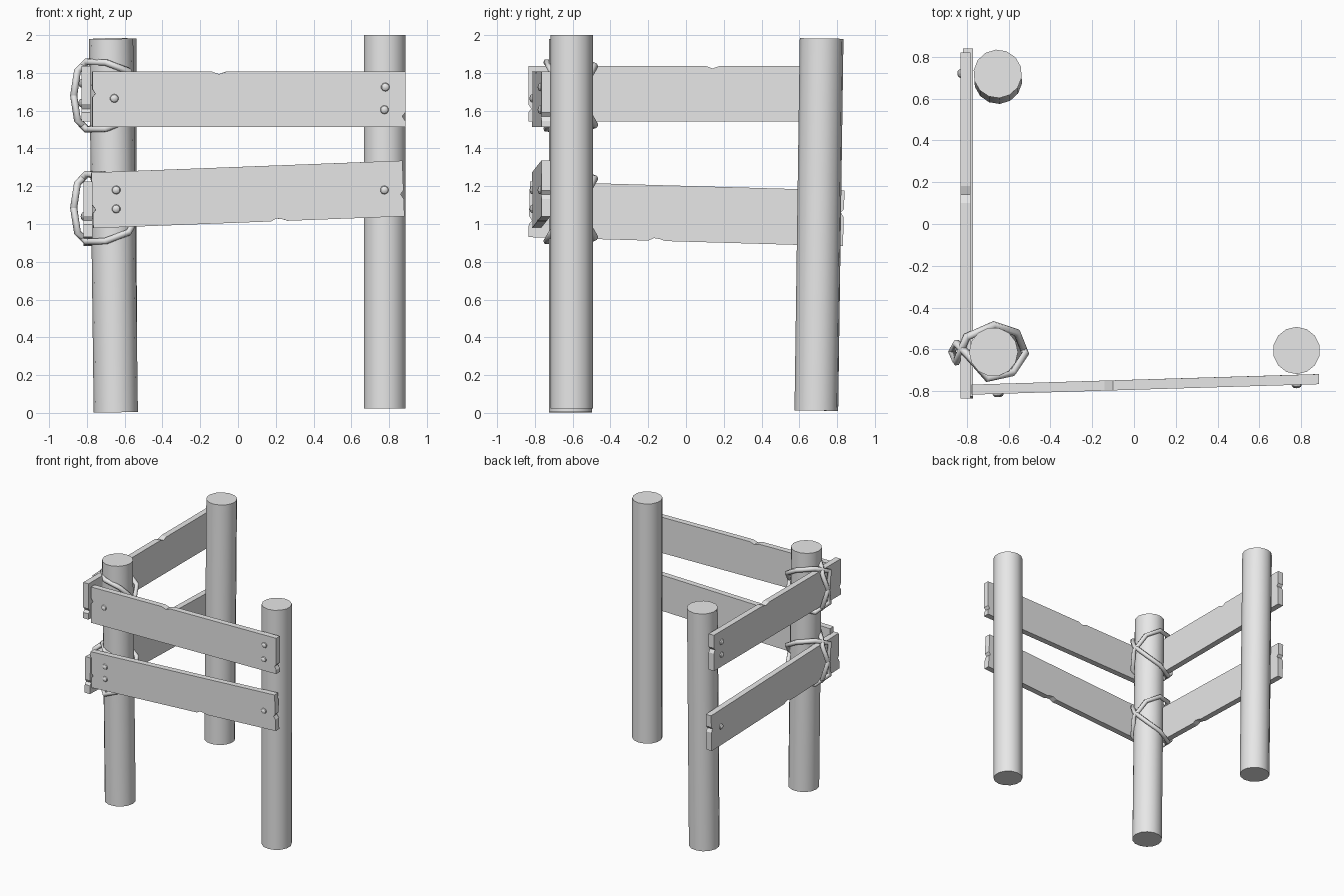
import bpy, bmesh
from mathutils import Vector, Matrix

cube = bpy.data.objects.get("Cube")
if cube:
    bpy.data.objects.remove(cube, do_unlink=True)

grey = bpy.data.materials.new("plain_grey")
grey.use_nodes = True
COLOUR = (0.8, 0.8, 0.8, 1)
grey.diffuse_color = COLOUR
grey.node_tree.nodes["Principled BSDF"].inputs["Base Color"].default_value = COLOUR


def finish(name, bm, smooth=False):
    bmesh.ops.recalc_face_normals(bm, faces=bm.faces[:])
    mesh = bpy.data.meshes.new(name)
    bm.to_mesh(mesh)
    bm.free()
    obj = bpy.data.objects.new(name, mesh)
    bpy.context.collection.objects.link(obj)
    mesh.materials.append(grey)
    if smooth:
        bpy.ops.object.select_all(action="DESELECT")
        obj.select_set(True)
        bpy.context.view_layer.objects.active = obj
        bpy.ops.object.shade_smooth_by_angle()
    return obj


def post(name, bottom, top, radius):
    """Round post, leaning from its bottom point to its top point."""
    a, b = Vector(bottom), Vector(top)
    axis = b - a
    matrix = Matrix.Translation((a + b) / 2) @ axis.to_track_quat("Z", "Y").to_matrix().to_4x4()
    bm = bmesh.new()
    bmesh.ops.create_cone(bm, cap_ends=True, segments=14, radius1=radius,
                          radius2=radius, depth=axis.length, matrix=matrix)
    finish(name, bm, True)


def plank(name, start, end, top_nick=None, bottom_nick=None, start_nick=0, end_nick=0,
          height=0.295, thick=0.048):
    """Board between two end centres, with small chips in its edges."""
    a, b = Vector(start), Vector(end)
    along = (b - a).normalized()
    normal = along.cross(Vector((0, 0, 1))).normalized()
    up = normal.cross(along)
    length, h = (b - a).length, height / 2
    outline = [(0, -h)]
    if bottom_nick:
        u = bottom_nick * length
        outline += [(u - 0.04, -h), (u - 0.01, -h + 0.014), (u + 0.02, -h + 0.01), (u + 0.05, -h)]
    outline.append((length, -h))
    outline += [(length, end_nick - 0.025), (length - 0.016, end_nick), (length, end_nick + 0.02)]
    outline.append((length, h))
    if top_nick:
        u = top_nick * length
        outline += [(u + 0.04, h), (u, h - 0.014), (u - 0.04, h)]
    outline.append((0, h))
    outline += [(0, start_nick + 0.025), (0.016, start_nick), (0, start_nick - 0.02)]
    bm = bmesh.new()
    verts = [bm.verts.new(a + along * u + up * v - normal * thick / 2) for u, v in outline]
    face = bm.faces.new(verts)
    extruded = bmesh.ops.extrude_face_region(bm, geom=[face])["geom"]
    bmesh.ops.translate(bm, vec=normal * thick,
                        verts=[g for g in extruded if isinstance(g, bmesh.types.BMVert)])
    finish(name, bm)


def nail(name, place, direction):
    """Shallow domed nail head."""
    turn = Vector(direction).to_track_quat("Z", "Y").to_matrix().to_4x4()
    bm = bmesh.new()
    bmesh.ops.create_uvsphere(bm, u_segments=10, v_segments=6, radius=0.023,
                              matrix=Matrix.Translation(place) @ turn @ Matrix.Diagonal((1, 1, 0.7, 1)))
    finish(name, bm, True)


def rope(name, centre_z, flip):
    """Closed loop that ties the side plank to the corner post."""
    path = [(-0.85, -0.66, -0.13), (-0.87, -0.61, 0), (-0.85, -0.57, 0.13),
            (-0.80, -0.62, 0.18), (-0.70, -0.738, 0.175), (-0.58, -0.71, 0.13),
            (-0.52, -0.62, 0.02), (-0.56, -0.52, -0.09), (-0.67, -0.483, -0.155),
            (-0.80, -0.54, -0.18)]
    curve = bpy.data.curves.new(name, "CURVE")
    curve.dimensions = "3D"
    curve.bevel_depth = 0.019
    curve.bevel_resolution = 1
    spline = curve.splines.new("POLY")
    spline.points.add(len(path) - 1)
    for p, (x, y, z) in zip(spline.points, path):
        p.co = (x, y, centre_z + flip * z, 1)
    spline.use_cyclic_u = True
    for p in spline.points:
        p.radius = 1
    spline.use_smooth = True
    curve.materials.append(grey)
    bpy.context.collection.objects.link(bpy.data.objects.new(name, curve))


# Posts
post("corner_post", (-0.647, -0.612, 0.003), (-0.672, -0.612, 1.98), 0.117)
post("left_post", (0.777, -0.605, 0.022), (0.777, -0.605, 2.0), 0.113)
post("back_post", (-0.65, 0.69, 0.012), (-0.652, 0.718, 1.982), 0.116)

# Planks across the front
plank("front_upper_plank", (-0.772, -0.792, 1.66), (0.885, -0.742, 1.66),
      top_nick=0.405, start_nick=0.03, end_nick=-0.09)
plank("front_lower_plank", (-0.772, -0.792, 1.125), (0.875, -0.742, 1.188),
      bottom_nick=0.595, start_nick=-0.05, end_nick=-0.03)

# Planks along the side
plank("side_upper_plank", (-0.805, -0.835, 1.69), (-0.805, 0.82, 1.69),
      top_nick=0.59, start_nick=-0.08, end_nick=0.02)
plank("side_lower_plank", (-0.793, -0.83, 1.078), (-0.793, 0.835, 1.03),
      bottom_nick=0.405, start_nick=-0.06, end_nick=0.03)

# Nail heads
for i, (x, z) in enumerate([(-0.655, 1.665), (0.78, 1.725), (0.775, 1.605),
                            (-0.645, 1.18), (-0.645, 1.08), (0.775, 1.18)]):
    nail(f"front_nail_{i + 1}", (x, -0.816 + 0.03 * (x + 0.77), z), (0, -1, 0))
for i, (x, y, z) in enumerate([(-0.829, 0.72, 1.745), (-0.829, 0.72, 1.64), (-0.817, 0.71, 1.04)]):
    nail(f"side_nail_{i + 1}", (x, y, z), (-1, 0, 0))

# Rope ties, two crossed loops at each level
for level, z in (("upper", 1.68), ("lower", 1.085)):
    for kind, flip in (("rising", 1), ("falling", -1)):
        rope(f"{level}_{kind}_rope", z, flip)
